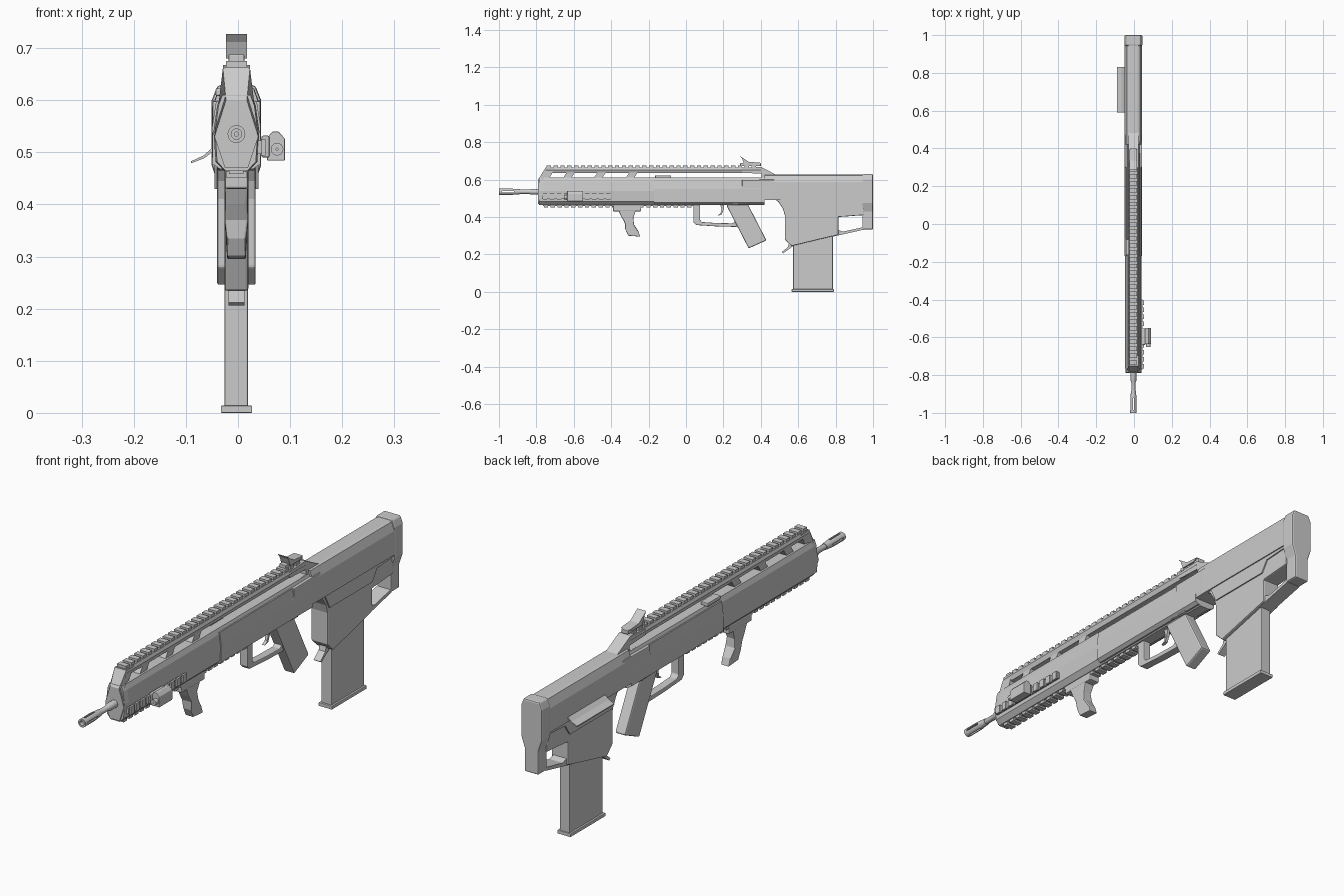
import bpy, bmesh, math
from mathutils import Vector

CX = -0.003  # body centre line


def loft(name, rings, bevel=0):
    """Skin a list of equal-length point rings and cap both ends."""
    bm = bmesh.new()
    vs = [[bm.verts.new(p) for p in r] for r in rings]
    n = len(vs[0])
    for a, b in zip(vs, vs[1:]):
        for i in range(n):
            bm.faces.new((a[i], a[(i + 1) % n], b[(i + 1) % n], b[i]))
    bm.faces.new(vs[0][::-1])
    bm.faces.new(vs[-1])
    bmesh.ops.recalc_face_normals(bm, faces=bm.faces)
    me = bpy.data.meshes.new(name)
    bm.to_mesh(me)
    bm.free()
    ob = bpy.data.objects.new(name, me)
    bpy.context.collection.objects.link(ob)
    if bevel:
        m = ob.modifiers.new("Bevel", 'BEVEL')
        m.width, m.segments, m.limit_method = bevel, 2, 'ANGLE'
    return ob


def side(name, pts, half, bevel=0, cx=CX):
    """Side profile (y, z) given a half width, or one half width per point."""
    w = half if isinstance(half, (list, tuple)) else [half] * len(pts)
    return loft(name, [[(cx + s * k, y, z) for (y, z), k in zip(pts, w)] for s in (-1, 1)], bevel)


def section(name, half, stations, bevel=0):
    """Mirrored front section (x, z) swept along y; stations are (y, x scale)."""
    ring = half + [(-x, z) for x, z in reversed(half)]
    return loft(name, [[(CX + x * s, y, z) for x, z in ring] for y, s in stations], bevel)


def box(name, x, y, z, bevel=0):
    return loft(name, [[(i, y[0], z[0]), (i, y[1], z[0]), (i, y[1], z[1]), (i, y[0], z[1])] for i in x], bevel)


def lathe(name, prof, x, z, n=20):
    """Revolve a closed (y, radius) profile about an axis along y."""
    bm = bmesh.new()
    vs = [[bm.verts.new((x + r * math.cos(2 * math.pi * i / n), y, z + r * math.sin(2 * math.pi * i / n)))
           for y, r in prof] for i in range(n)]
    for i in range(n):
        a, b = vs[i], vs[(i + 1) % n]
        for j in range(len(prof)):
            k = (j + 1) % len(prof)
            bm.faces.new((a[j], a[k], b[k], b[j]))
    bmesh.ops.recalc_face_normals(bm, faces=bm.faces)
    me = bpy.data.meshes.new(name)
    bm.to_mesh(me)
    bm.free()
    ob = bpy.data.objects.new(name, me)
    bpy.context.collection.objects.link(ob)
    bpy.context.view_layer.objects.active = ob
    ob.select_set(True)
    bpy.ops.object.shade_smooth_by_angle(angle=math.radians(35))
    ob.select_set(False)
    return ob


def teeth(name, ob, pitch, count):
    m = ob.modifiers.new("Teeth", 'ARRAY')
    m.count, m.use_relative_offset, m.use_constant_offset = count, False, True
    m.constant_offset_displace = (0, pitch, 0)
    ob.name = name


# barrel and slotted muzzle
lathe("barrel", [(-0.91, 0.004), (-0.91, 0.011), (-0.84, 0.011), (-0.83, 0.015), (-0.77, 0.015), (-0.77, 0.004)], CX, 0.535)
muzzle = lathe("muzzle", [(-1, 0.010), (-1, 0.017), (-0.93, 0.017), (-0.885, 0.013), (-0.885, 0.010)], CX, 0.535)
for i in range(2):
    d = (0.03, 0.0035) if i else (0.0035, 0.03)
    cut = box("muzzle_slot_cutter", (CX - d[0], CX + d[0]), (-0.985, -0.92), (0.535 - d[1], 0.535 + d[1]))
    cut.hide_render = cut.hide_viewport = True
    m = muzzle.modifiers.new("Slot", 'BOOLEAN')
    m.operation, m.object, m.solver = 'DIFFERENCE', cut, 'EXACT'

# handguard, receiver and nose
section("handguard", [(0.022, 0.464), (0.04, 0.482), (0.044, 0.54), (0.037, 0.59), (0.029, 0.61)],
        [(-0.785, 0.93), (-0.76, 1), (0.42, 1)])
section("receiver", [(0.032, 0.468), (0.046, 0.478), (0.0465, 0.55), (0.039, 0.598)], [(-0.17, 1), (0.42, 1)])
side("nose", [(-0.79, 0.47), (-0.79, 0.53), (-0.79, 0.60), (-0.752, 0.662), (-0.70, 0.662), (-0.735, 0.60), (-0.735, 0.53), (-0.735, 0.47)],
     [0.022, 0.042, 0.02, 0.026, 0.026, 0.02, 0.042, 0.022])

# carry bar, slanted struts and rear ramp
section("top_bar", [(0.02, 0.634), (0.027, 0.652), (0.022, 0.664)], [(-0.75, 1), (0.40, 1)])
side("rear_ramp", [(0.28, 0.597), (0.28, 0.609), (0.405, 0.611), (0.405, 0.632), (0.30, 0.636),
                   (0.30, 0.662), (0.40, 0.668), (0.485, 0.624), (0.485, 0.597)], 0.026)
for k, y in enumerate((-0.66, -0.495, -0.325)):
    side("strut_%d" % (k + 1), [(y, 0.605), (y + 0.045, 0.605), (y + 0.068, 0.64), (y + 0.023, 0.64)], 0.021)
box("cocking_handle", (-0.043, -0.01), (-0.165, -0.08), (0.608, 0.623), 0.003)

# top, bottom and side rails
teeth("top_rail", box("tooth", (CX - 0.02, CX + 0.02), (-0.745, -0.722), (0.66, 0.675)), 0.0365, 31)
box("bottom_rail_base", (CX - 0.014, CX + 0.014), (-0.765, 0.05), (0.458, 0.468))
teeth("bottom_rail", box("tooth", (CX - 0.02, CX + 0.02), (-0.76, -0.737), (0.452, 0.463)), 0.0365, 22)
box("side_rail_base", (0.035, 0.046), (-0.77, -0.40), (0.497, 0.523))
teeth("side_rail", box("tooth", (0.044, 0.053), (-0.765, -0.742), (0.494, 0.526)), 0.0375, 10)

# side lamp
box("lamp_clamp", (0.045, 0.06), (-0.64, -0.555), (0.49, 0.532), 0.003)
hexa = [(0.056, 0.484), (0.09, 0.484), (0.09, 0.526), (0.078, 0.54), (0.066, 0.54), (0.056, 0.528)]
loft("lamp_body", [[(x, y, z) for x, z in hexa] for y in (-0.635, -0.55)], 0.002)
lathe("lamp_lens", [(-0.652, 0.002), (-0.652, 0.012), (-0.63, 0.012), (-0.63, 0.002)], 0.075, 0.506)

# flip-up rear sight
box("sight_base", (CX - 0.015, CX + 0.015), (0.29, 0.40), (0.672, 0.688), 0.002)
side("sight_leaf", [(0.288, 0.727), (0.30, 0.712), (0.312, 0.68), (0.375, 0.68), (0.395, 0.69), (0.335, 0.695)], 0.02)

# fore grip
box("fore_grip_mount", (CX - 0.022, CX + 0.022), (-0.39, -0.24), (0.43, 0.464), 0.004)
side("fore_grip", [(-0.362, 0.435), (-0.345, 0.40), (-0.328, 0.37), (-0.325, 0.335), (-0.308, 0.30), (-0.245, 0.295),
                   (-0.255, 0.325), (-0.278, 0.36), (-0.282, 0.395), (-0.268, 0.435)],
     [0.022, 0.018, 0.021, 0.017, 0.018, 0.018, 0.017, 0.021, 0.018, 0.022], 0.003)

# trigger guard, trigger and pistol grip
side("trigger_guard", [(0.04, 0.475), (0.04, 0.372), (0.055, 0.357), (0.16, 0.35), (0.27, 0.347), (0.295, 0.385), (0.28, 0.392),
                       (0.25, 0.366), (0.16, 0.368), (0.085, 0.373), (0.075, 0.385), (0.075, 0.475)], 0.017, 0.003)
side("trigger", [(0.18, 0.475), (0.19, 0.44), (0.185, 0.42), (0.168, 0.407), (0.19, 0.412), (0.202, 0.44), (0.205, 0.475)], 0.006)
side("pistol_grip", [(0.215, 0.475), (0.22, 0.455), (0.335, 0.232), (0.43, 0.275), (0.335, 0.46), (0.335, 0.475)], 0.023, 0.006)

# stock: upper shell, cheek shell and lower body with hand arch
section("stock_top", [(0.0465, 0.49), (0.0465, 0.588), (0.034, 0.622), (0.022, 0.626)], [(0.42, 0.97), (0.46, 1), (0.95, 1)])
side("stock_front_panel", [(0.235, 0.53), (0.30, 0.566), (0.30, 0.598), (0.47, 0.60), (0.50, 0.505), (0.30, 0.505)], 0.046, 0.003)
side("stock_lower", [(0.24, 0.50), (0.24, 0.47), (0.34, 0.465), (0.36, 0.487), (0.385, 0.505), (0.42, 0.51), (0.46, 0.505),
                     (0.495, 0.48), (0.518, 0.445), (0.528, 0.41), (0.528, 0.28), (0.565, 0.245), (0.815, 0.305),
                     (0.815, 0.40), (0.95, 0.41), (0.95, 0.52), (0.40, 0.53)], 0.037, 0.004)
side("stock_side_skirt", [(0.50, 0.50), (0.535, 0.43), (0.81, 0.43), (0.84, 0.475), (0.95, 0.482), (0.95, 0.52), (0.50, 0.52)], 0.042)
side("stock_brace", [(0.78, 0.294), (0.95, 0.332), (0.95, 0.346), (0.84, 0.322), (0.80, 0.335)], 0.03)

# butt pad, wide above and narrow below
pad = [(0.032, 0.333), (0.032, 0.43), (0.0475, 0.475), (0.0475, 0.60), (0.036, 0.629)]
section("butt_pad", pad, [(0.943, 1), (1.0, 1)], 0.006)

# open port flap on the left
loft("port_flap", [[(-0.046, y, 0.512), (-0.066, y, 0.494), (-0.09, y, 0.483), (-0.09, y, 0.479), (-0.064, y, 0.489), (-0.044, y, 0.505)]
                   for y in (0.59, 0.83)])

# magazine, base plate and release lever
box("magazine", (CX - 0.0225, CX + 0.0225), (0.573, 0.785), (0.008, 0.32), 0.003)
box("magazine_base", (CX - 0.03, CX + 0.03), (0.565, 0.79), (0, 0.014), 0.002)
side("magazine_release", [(0.512, 0.212), (0.52, 0.206), (0.565, 0.238), (0.59, 0.262), (0.55, 0.262), (0.545, 0.24)], 0.015)
